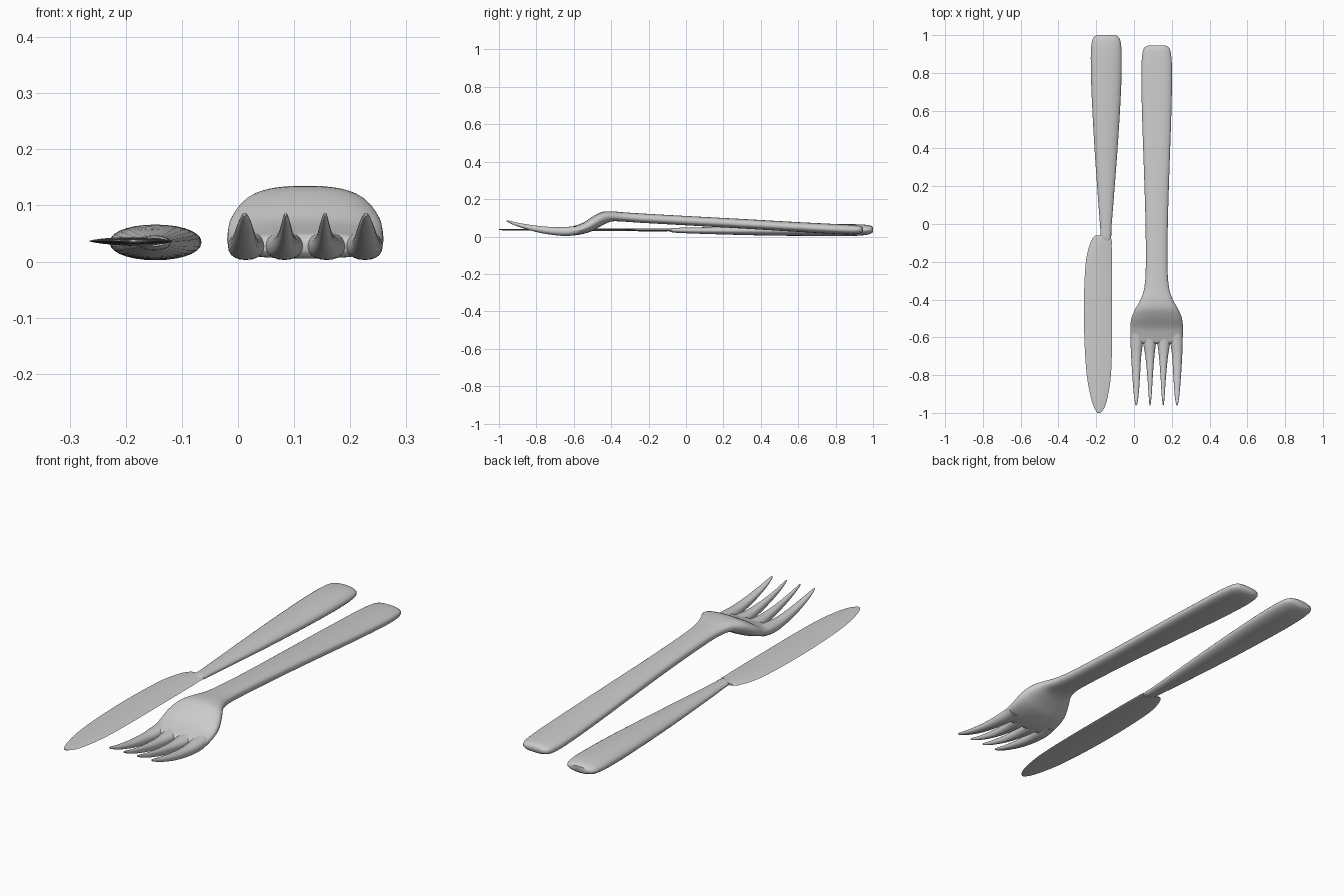
import bpy, bmesh, math


def spline(rows, steps):
    """Catmull-Rom through the section rows, spaced by their y value."""
    out = []
    n = len(rows)
    ys = [r[0] for r in rows]

    def slope(i, k):
        a, b = max(i - 1, 0), min(i + 1, n - 1)
        return (rows[b][k] - rows[a][k]) / (ys[b] - ys[a])

    for i in range(n - 1):
        h = ys[i + 1] - ys[i]
        for s in range(steps):
            t = s / steps
            row = [ys[i] + h * t]
            for k in range(1, 5):
                p, q = rows[i][k], rows[i + 1][k]
                row.append((2*t**3 - 3*t**2 + 1) * p + (t**3 - 2*t**2 + t) * h * slope(i, k)
                           + (3*t**2 - 2*t**3) * q + (t**3 - t**2) * h * slope(i + 1, k))
            out.append(row)
    out.append(list(rows[-1]))
    return out


def loft(name, rows, power=2.0, sides=28, steps=4):
    """Skin over sections (y, left x, right x, bottom z, top z)."""
    bm = bmesh.new()
    rings = []
    for y, x0, x1, z0, z1 in spline(rows, steps):
        ring = []
        for j in range(sides):
            a = 2 * math.pi * j / sides
            c, s = math.cos(a), math.sin(a)
            u = math.copysign(abs(c) ** (2 / power), c)
            v = math.copysign(abs(s) ** (2 / power), s)
            ring.append(bm.verts.new(((x0 + x1) / 2 + u * (x1 - x0) / 2, y,
                                      (z0 + z1) / 2 + v * (z1 - z0) / 2)))
        rings.append(ring)
    for a, b in zip(rings, rings[1:]):
        for j in range(sides):
            k = (j + 1) % sides
            bm.faces.new((a[j], a[k], b[k], b[j]))
    bm.faces.new(rings[0])
    bm.faces.new(rings[-1])
    bmesh.ops.recalc_face_normals(bm, faces=bm.faces)
    me = bpy.data.meshes.new(name)
    bm.to_mesh(me)
    bm.free()
    ob = bpy.data.objects.new(name, me)
    bpy.context.collection.objects.link(ob)
    bpy.ops.object.select_all(action='DESELECT')
    ob.select_set(True)
    bpy.context.view_layer.objects.active = ob
    bpy.ops.object.shade_smooth_by_angle(angle=math.radians(50))
    return ob


# Knife handle: broad rounded end tapering to the neck
loft("knife_handle", [
    (1.0, -0.195, -0.10, 0.024, 0.05),
    (0.99, -0.213, -0.082, 0.016, 0.057),
    (0.96, -0.224, -0.07, 0.008, 0.063),
    (0.88, -0.229, -0.065, 0.003, 0.066),
    (0.7, -0.225, -0.069, 0.003, 0.064),
    (0.4, -0.209, -0.087, 0.006, 0.058),
    (0.1, -0.188, -0.11, 0.014, 0.05),
    (-0.03, -0.178, -0.12, 0.019, 0.047),
    (-0.07, -0.176, -0.121, 0.022, 0.046),
    (-0.09, -0.165, -0.128, 0.028, 0.042)], power=2.1)

# Knife blade: thin lens section with curved cutting edge
loft("knife_blade", [
    (-0.06, -0.205, -0.15, 0.031, 0.041),
    (-0.075, -0.219, -0.122, 0.029, 0.043),
    (-0.12, -0.238, -0.118, 0.028, 0.044),
    (-0.2, -0.255, -0.116, 0.028, 0.044),
    (-0.4, -0.265, -0.116, 0.029, 0.044),
    (-0.6, -0.263, -0.116, 0.03, 0.043),
    (-0.8, -0.25, -0.122, 0.031, 0.042),
    (-0.92, -0.228, -0.14, 0.032, 0.041),
    (-0.975, -0.21, -0.158, 0.033, 0.04),
    (-1.0, -0.195, -0.178, 0.035, 0.039)], power=1.6)

# Fork handle, shoulder and bowl as one piece (symmetric about MID)
MID = 0.12
body = [(0.945, 0.046, 0.026, 0.048), (0.935, 0.064, 0.018, 0.056),
        (0.905, 0.075, 0.012, 0.061), (0.82, 0.081, 0.013, 0.066),
        (0.6, 0.078, 0.025, 0.077), (0.3, 0.068, 0.043, 0.094),
        (0.0, 0.059, 0.06, 0.11), (-0.25, 0.058, 0.074, 0.124),
        (-0.34, 0.066, 0.08, 0.13), (-0.4, 0.085, 0.08, 0.135),
        (-0.45, 0.113, 0.058, 0.131), (-0.5, 0.134, 0.03, 0.106),
        (-0.55, 0.139, 0.014, 0.074), (-0.6, 0.138, 0.006, 0.056),
        (-0.625, 0.134, 0.008, 0.048), (-0.635, 0.125, 0.018, 0.038)]
loft("fork_body", [(y, MID - w, MID + w, b, t) for y, w, b, t in body], power=2.5, sides=40)

# Fork tines: outer one hugs the rim, inner one is straighter; mirrored about MID
heights = [(-0.57, 0.012, 0.056), (-0.63, 0.003, 0.052), (-0.7, 0.007, 0.05),
           (-0.8, 0.024, 0.058), (-0.9, 0.054, 0.074), (-0.95, 0.075, 0.086),
           (-0.96, 0.081, 0.087)]
edges = {"outer": [(-0.016, 0.054), (-0.018, 0.047), (-0.015, 0.038), (-0.009, 0.032),
                   (-0.001, 0.025), (0.006, 0.018), (0.009, 0.014)],
         "inner": [(0.047, 0.121), (0.049, 0.116), (0.06, 0.108), (0.07, 0.1),
                   (0.077, 0.094), (0.081, 0.089), (0.083, 0.087)]}
for kind, xs in edges.items():
    for side in ("left", "right"):
        rows = [(y, a, b, z0, z1) if side == "left" else (y, 2 * MID - b, 2 * MID - a, z0, z1)
                for (y, z0, z1), (a, b) in zip(heights, xs)]
        loft(f"fork_tine_{kind}_{side}", rows, power=2.2, sides=20)
